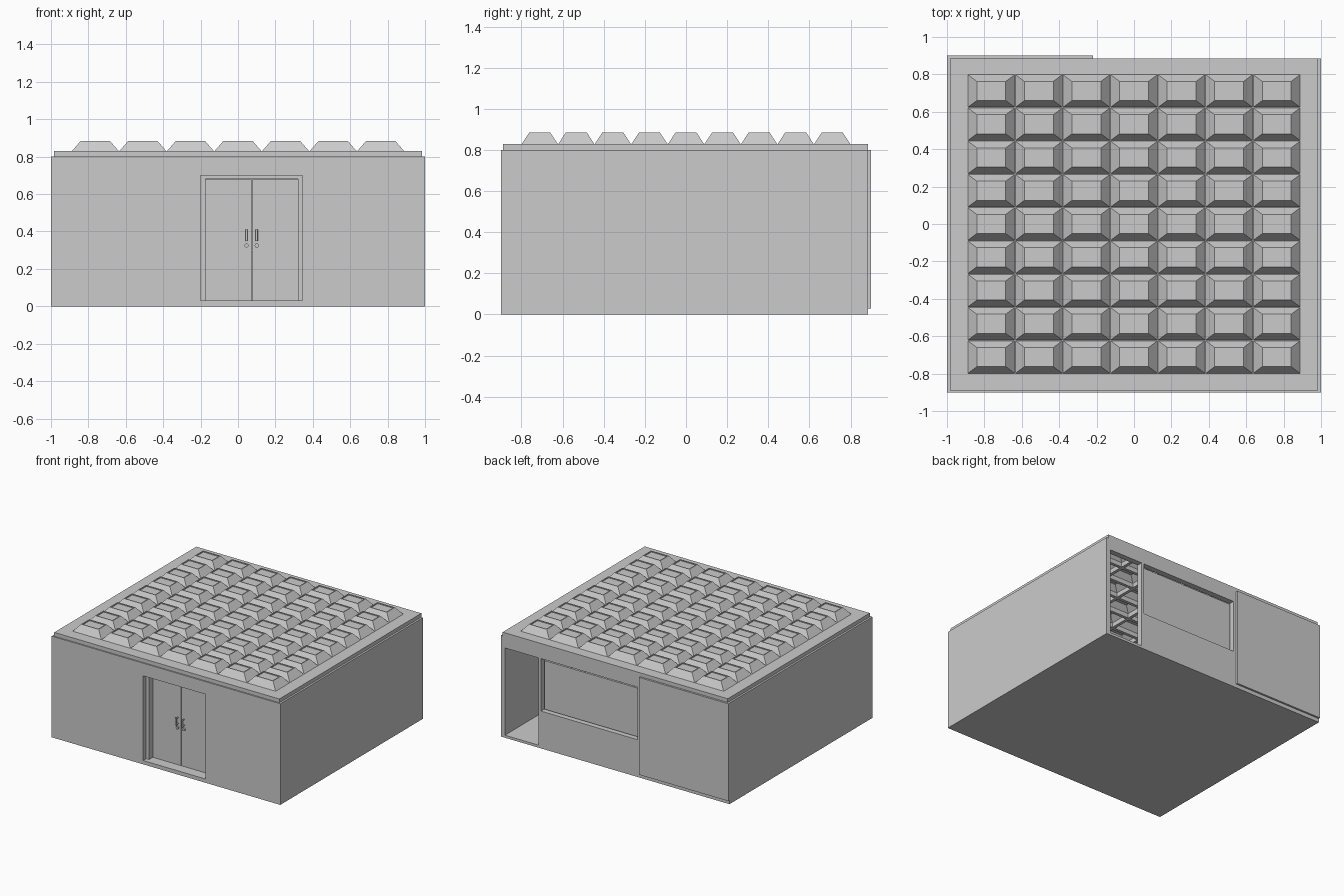
import bpy, bmesh, math

if "Cube" in bpy.data.objects:
    bpy.data.objects.remove(bpy.data.objects["Cube"])

grey = bpy.data.materials.new("light_grey")
grey.diffuse_color = (0.6, 0.6, 0.6, 1)
grey.use_nodes = True
grey.node_tree.nodes["Principled BSDF"].inputs["Base Color"].default_value = grey.diffuse_color


def finish(name, bm):
    bmesh.ops.recalc_face_normals(bm, faces=bm.faces)
    me = bpy.data.meshes.new(name)
    bm.to_mesh(me)
    bm.free()
    me.materials.append(grey)
    ob = bpy.data.objects.new(name, me)
    bpy.context.collection.objects.link(ob)
    return ob


def slab(name, us, vs, d0, d1, plane="xz", holes=()):
    """Slab cut on a u/v grid, leaving out the hole cells (i, j)."""
    bm = bmesh.new()

    def co(u, v):
        return (u, d0, v) if plane == "xz" else (u, v, d0)
    grid = [[bm.verts.new(co(u, v)) for v in vs] for u in us]
    for i in range(len(us) - 1):
        for j in range(len(vs) - 1):
            if (i, j) not in holes:
                bm.faces.new((grid[i][j], grid[i + 1][j], grid[i + 1][j + 1], grid[i][j + 1]))
    loose = [v for v in bm.verts if not v.link_faces]
    bmesh.ops.delete(bm, geom=loose, context="VERTS")
    r = bmesh.ops.extrude_face_region(bm, geom=bm.faces[:], use_keep_orig=True)
    d = d1 - d0
    top = [g for g in r["geom"] if isinstance(g, bmesh.types.BMVert)]
    bmesh.ops.translate(bm, verts=top, vec=(0, d, 0) if plane == "xz" else (0, 0, d))
    return finish(name, bm)


def rod(name, x, y, z, radius, length, axis="z"):
    bm = bmesh.new()
    bmesh.ops.create_cone(bm, cap_ends=True, segments=12, radius1=radius, radius2=radius, depth=length)
    ob = finish(name, bm)
    ob.location = (x, y, z)
    if axis == "y":
        ob.rotation_euler.x = math.pi / 2
    return ob


# Floor and side walls
slab("floor", [-0.965, 0.965], [-0.855, 0.84], 0.0, 0.02, "xy")
slab("left_wall", [-1, -0.965], [0, 0.8], -0.9, 0.885)
slab("right_wall", [0.965, 1], [0, 0.8], -0.9, 0.885)

# Front wall with the doorway
slab("front_wall", [-0.965, -0.2, 0.345, 0.965], [0, 0.03, 0.7, 0.8], -0.9, -0.855, holes={(1, 1)})
slab("door_frame", [-0.2, -0.175, 0.32, 0.345], [0.03, 0.68, 0.7], -0.862, -0.80, holes={(1, 0)})
slab("door_sill", [-0.2, 0.345], [0.0, 0.03], -0.855, -0.80)

# Double doors with handles and round locks
for side, x0, x1, hx in (("left", -0.175, 0.071, 0.045), ("right", 0.075, 0.32, 0.10)):
    slab(side + "_door", [x0, x1], [0.03, 0.678], -0.815, -0.795)
    rod(side + "_door_handle", hx, -0.84, 0.38, 0.006, 0.06)
    for z in (0.357, 0.403):
        rod(side + "_handle_mount", hx, -0.827, z, 0.005, 0.028, "y")
    rod(side + "_door_lock", hx, -0.82, 0.325, 0.011, 0.014, "y")

# Back wall with open doorway and wide window
slab("back_wall", [-0.965, -0.195, 0.65, 0.67, 0.965], [0, 0.02, 0.295, 0.71, 0.8], 0.84, 0.885,
     holes={(1, 2), (3, 1), (3, 2)})
slab("window_pane", [-0.18, 0.635], [0.305, 0.69], 0.85, 0.862)
slab("sliding_panel", [-1, -0.22], [0.03, 0.8], 0.885, 0.9)

# Roof slab with an opening beneath every skylight
NX, NY, PX, PY = 7, 9, 0.2543, 0.1778
X0, Y0, RIM = -NX * PX / 2, -NY * PY / 2, 0.012
us, vs = [-0.985], [-0.89]
for i in range(NX):
    us += [X0 + i * PX + RIM, X0 + (i + 1) * PX - RIM]
for j in range(NY):
    vs += [Y0 + j * PY + RIM, Y0 + (j + 1) * PY - RIM]
us.append(0.985)
vs.append(0.885)
slab("roof", us, vs, 0.795, 0.83, "xy",
     holes={(2 * i + 1, 2 * j + 1) for i in range(NX) for j in range(NY)})

# Hollow skylight: rings of (x inset, y inset, height) from outside cap to inside cap
rings = [(0.058, 0.045, 0.878), (0.058, 0.045, 0.885), (0.05, 0.038, 0.885),
         (0.002, 0.002, 0.83), (RIM, RIM, 0.83), (0.056, 0.044, 0.87)]
bm = bmesh.new()
loops = []
for ix, iy, z in rings:
    xa, xb, ya, yb = X0 + ix, X0 + PX - ix, Y0 + iy, Y0 + PY - iy
    loops.append([bm.verts.new((x, y, z)) for x, y in ((xa, ya), (xb, ya), (xb, yb), (xa, yb))])
for a, b in zip(loops, loops[1:]):
    for k in range(4):
        n = (k + 1) % 4
        bm.faces.new((a[k], a[n], b[n], b[k]))
bm.faces.new(loops[0])
bm.faces.new(loops[-1])
sky = finish("skylights", bm)
for count, step in ((NX, (PX, 0, 0)), (NY, (0, PY, 0))):
    m = sky.modifiers.new("repeat", "ARRAY")
    m.count = count
    m.use_relative_offset = False
    m.use_constant_offset = True
    m.constant_offset_displace = step
